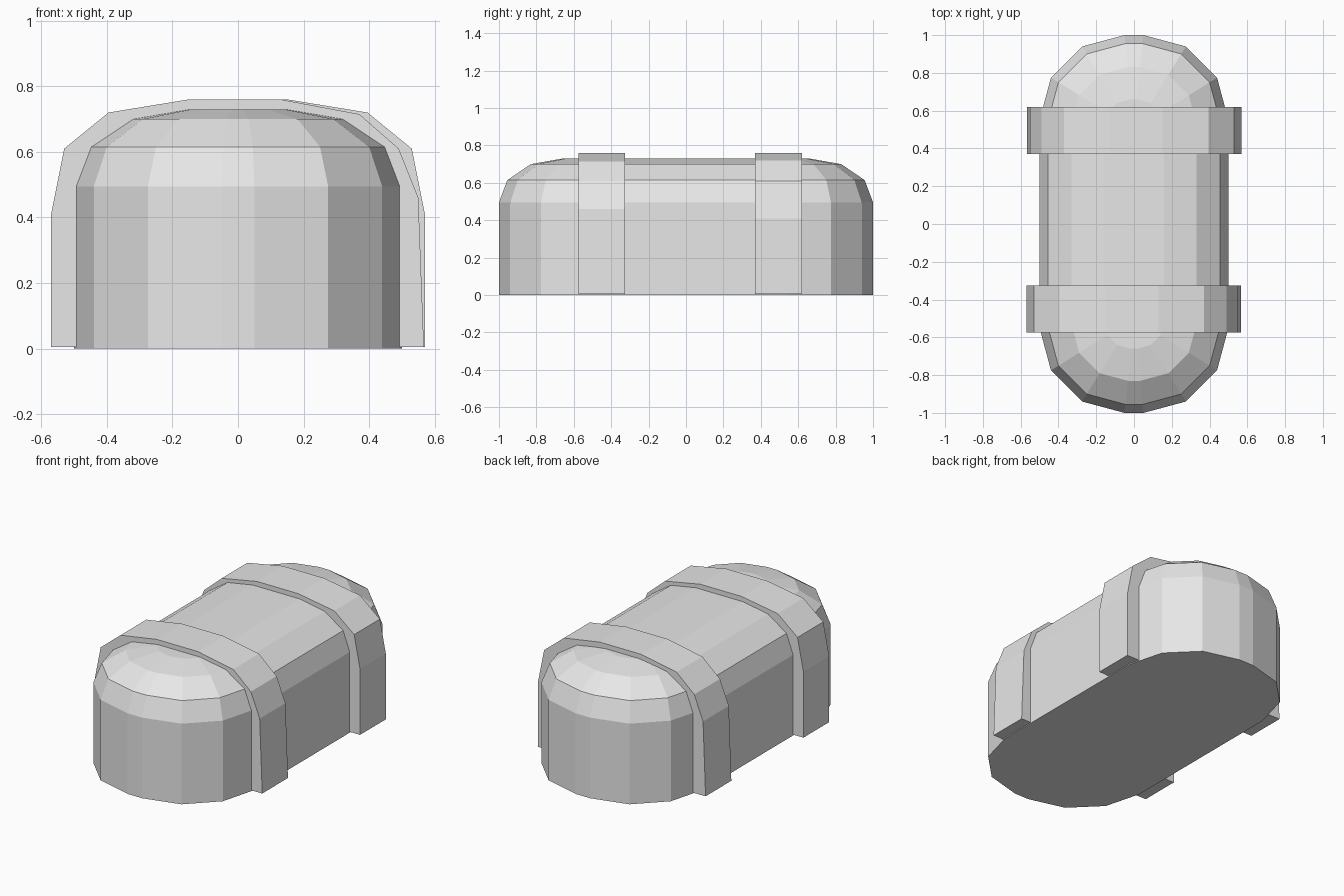
import bpy, bmesh, math

cube = bpy.data.objects.get("Cube")
if cube:
    bpy.data.objects.remove(cube, do_unlink=True)

grey = bpy.data.materials.new("light_grey")
grey.use_nodes = True
colour = (0.8, 0.8, 0.8, 1)
grey.diffuse_color = colour
grey.node_tree.nodes["Principled BSDF"].inputs["Base Color"].default_value = colour


def loft(name, rings):
    """Bridge matching closed rings and cap both ends."""
    bm = bmesh.new()
    loops = [[bm.verts.new(p) for p in ring] for ring in rings]
    for low, high in zip(loops, loops[1:]):
        for i in range(len(low)):
            j = (i + 1) % len(low)
            bm.faces.new((low[i], low[j], high[j], high[i]))
    bm.faces.new(loops[0][::-1])
    bm.faces.new(loops[-1])
    bmesh.ops.recalc_face_normals(bm, faces=bm.faces)
    mesh = bpy.data.meshes.new(name)
    bm.to_mesh(mesh)
    bm.free()
    mesh.materials.append(grey)
    ob = bpy.data.objects.new(name, mesh)
    bpy.context.collection.objects.link(ob)
    return ob


def capsule_ring(radius, z):
    """Long rounded outline, each end scaled about the spine tip."""
    corner = [(0.05 + 0.45 * math.cos(math.radians(a)),
               0.05 + 0.45 * math.sin(math.radians(a))) for a in (0, 30, 60, 90)]
    s = radius / 0.5
    back = [(x * s, 0.5 + y * s, z) for x, y in corner]
    back += [(-x, y, z) for x, y, z in reversed(back)]
    return back + [(-x, -y, z) for x, y, z in back]


# Body: straight wall with a rounded shoulder and flat top
loft("body", [capsule_ring(r, z) for r, z in
              ((0.5, 0), (0.5, 0.495), (0.455, 0.615), (0.33, 0.7), (0.16, 0.73))])

# Straps: one slightly uneven arch, turned around for the back
arch = [(-0.57, 0.005), (-0.57, 0.41), (-0.53, 0.61), (-0.395, 0.72), (-0.15, 0.76),
        (0.13, 0.76), (0.37, 0.715), (0.49, 0.61), (0.55, 0.46), (0.567, 0.005)]
for name, side, y0, y1 in (("front_strap", 1, -0.575, -0.325),
                           ("back_strap", -1, 0.37, 0.62)):
    loft(name, [[(side * x, y, z) for x, z in arch] for y in (y0, y1)])
